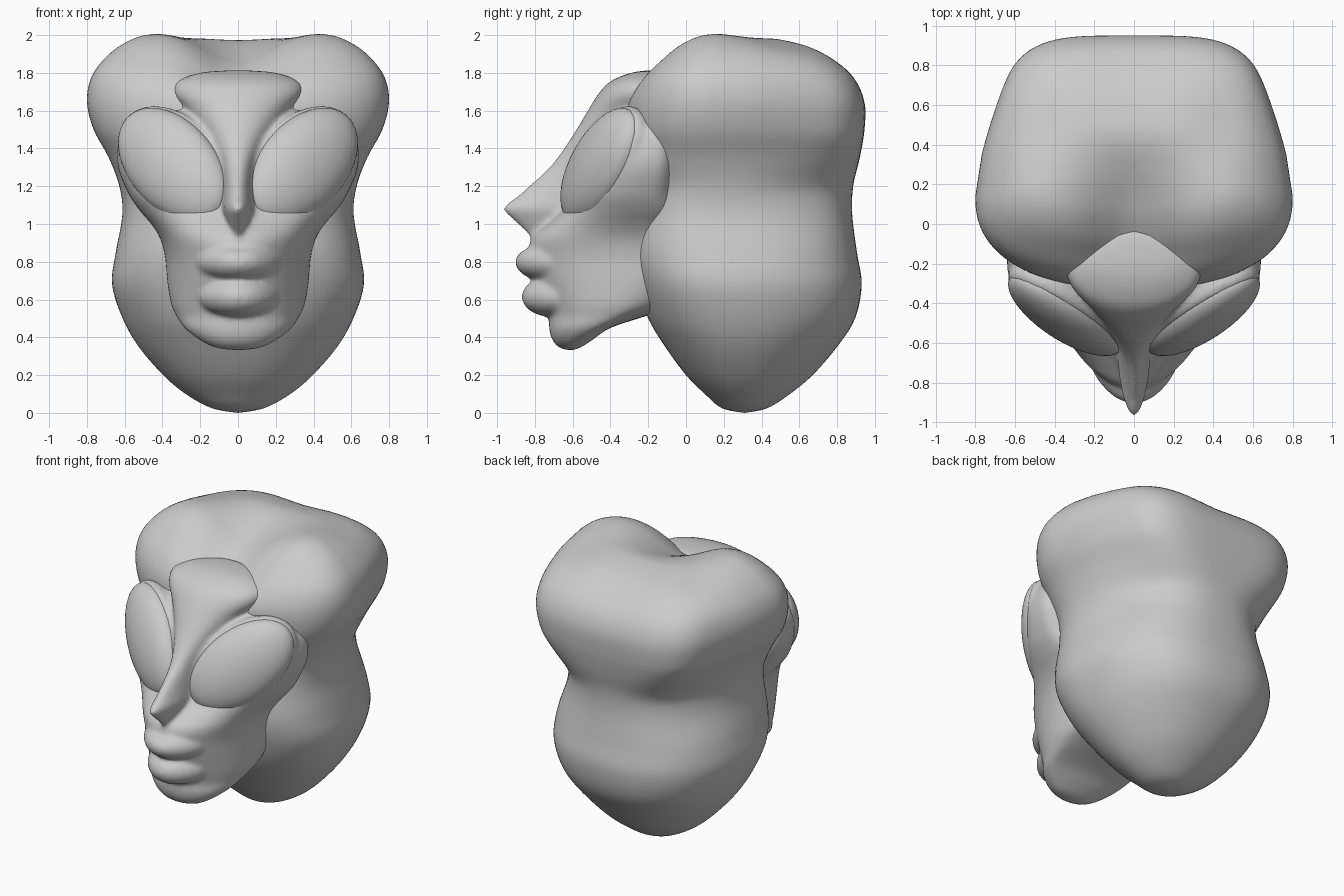
import bpy, bmesh, math
from mathutils import Vector, Matrix

if "Cube" in bpy.data.objects:
    bpy.data.objects.remove(bpy.data.objects["Cube"])


def finish(name, bm, mirror=False):
    bmesh.ops.remove_doubles(bm, verts=bm.verts, dist=0.0005)
    if mirror:
        dup = bmesh.ops.duplicate(bm, geom=bm.verts[:] + bm.edges[:] + bm.faces[:])
        for v in dup["geom"]:
            if isinstance(v, bmesh.types.BMVert):
                v.co.x *= -1
    bmesh.ops.recalc_face_normals(bm, faces=bm.faces)
    for f in bm.faces:
        f.smooth = True
    me = bpy.data.meshes.new(name)
    bm.to_mesh(me)
    bm.free()
    ob = bpy.data.objects.new(name, me)
    bpy.context.collection.objects.link(ob)
    return ob


def spline(rows, steps=5):
    # Catmull-Rom interpolation between section rows
    out = []
    for i in range(len(rows) - 1):
        a, b = rows[max(i - 1, 0)], rows[i]
        c, d = rows[i + 1], rows[min(i + 2, len(rows) - 1)]
        for s in range(steps):
            t = s / steps
            out.append([0.5 * (2 * q + (r - p) * t + (2 * p - 5 * q + 4 * r - w) * t * t
                               + (3 * q - p - 3 * r + w) * t ** 3)
                        for p, q, r, w in zip(a, b, c, d)])
    return out + [list(rows[-1])]


def loft(name, rows, seg=72, shape=None, back=None):
    # rows: height, half width, front y, widest y, back y, superellipse power
    bm = bmesh.new()
    rings = []
    for z, hx, yf, ym, yb, n in spline(rows):
        ring = []
        for k in range(seg):
            a = 2 * math.pi * k / seg
            c, s = math.cos(a), math.sin(a)
            p = back(z) if back and s > 0 else n
            x = max(hx, 0) * math.copysign(abs(c) ** (2 / p), c)
            ext = (yb - ym) if s > 0 else (ym - yf)
            y = ym + max(ext, 0) * math.copysign(abs(s) ** (2 / p), s)
            co = Vector((x, y, z))
            ring.append(bm.verts.new(shape(co) if shape else co))
        rings.append(ring)
    for r0, r1 in zip(rings, rings[1:]):
        for k in range(seg):
            j = (k + 1) % seg
            bm.faces.new((r0[k], r0[j], r1[j], r1[k]))
    bm.faces.new(rings[0][::-1])
    bm.faces.new(rings[-1])
    return finish(name, bm)


def smooth(a, b, v):
    t = min(max((v - a) / (b - a), 0), 1)
    return t * t * (3 - 2 * t)


# Cranium: valley between the front lobes, shallow dents behind them, tapered back
def cranium_shape(co):
    top = smooth(1.5, 1.9, co.z)
    w = smooth(0.5, -0.08, co.y) * top
    ax = abs(co.x)
    co.z -= 0.15 * w * math.exp(-(co.x / 0.24) ** 2)
    co.z -= 0.02 * top * math.exp(-(co.x / 0.25) ** 2)
    co.z -= 0.03 * top * math.exp(-((ax - .5) / .2) ** 2 - ((co.y - .5) / .2) ** 2)
    co.z += 0.02 * top * math.exp(-((ax - .45) / .2) ** 2 - ((co.y - .12) / .2) ** 2)
    co.x *= 1 - (.05 + .08 * smooth(.8, 1.2, co.z)) * smooth(.12, .75, co.y)
    return co


def boxy_back(z):
    return 2 + .4 * smooth(.1, .6, z) + 1.7 * smooth(1.15, 1.5, z)


loft("cranium", [
    (0, 0, .31, .31, .31, 2),
    (.025, .14, .19, .31, .43, 2),
    (.10, .28, .10, .31, .55, 2),
    (.20, .40, .00, .31, .67, 2.1),
    (.35, .53, -.11, .30, .80, 2.2),
    (.50, .615, -.20, .30, .895, 2.4),
    (.68, .67, -.26, .30, .93, 2.7),
    (.85, .65, -.29, .30, .905, 2.9),
    (1.05, .615, -.28, .26, .88, 2.8),
    (1.20, .63, -.27, .22, .885, 2.6),
    (1.35, .685, -.29, .18, .92, 2.6),
    (1.50, .765, -.32, .15, .945, 2.5),
    (1.65, .80, -.32, .14, .945, 2.4),
    (1.78, .775, -.25, .15, .89, 2.6),
    (1.88, .70, -.15, .17, .78, 2.7),
    (1.95, .60, -.06, .20, .65, 2.7),
    (1.99, .47, .04, .22, .50, 2.6),
    (2.0, .25, .15, .25, .37, 2.3),
    (2.0, 0, .27, .27, .27, 2)], seg=96, shape=cranium_shape, back=boxy_back)

# Face skin from chin to brow
face = loft("face", [
    (.33, 0, -.61, -.61, -.61, 2),
    (.345, .12, -.67, -.60, -.56, 2),
    (.39, .21, -.71, -.56, -.49, 2),
    (.45, .285, -.725, -.48, -.40, 2),
    (.51, .325, -.725, -.38, -.22, 2),
    (.58, .355, -.745, -.32, .0, 2),
    (.70, .375, -.795, -.25, .1, 1.95),
    (.82, .385, -.825, -.22, .1, 1.95),
    (.92, .41, -.82, -.22, .1, 2),
    (1.0, .46, -.74, -.22, .1, 2.1),
    (1.07, .52, -.66, -.20, .05, 2.3),
    (1.16, .58, -.60, -.20, .0, 2.5),
    (1.30, .635, -.53, -.18, .0, 2.6),
    (1.42, .635, -.49, -.16, .0, 2.6),
    (1.52, .60, -.45, -.12, .0, 2.4),
    (1.60, .48, -.37, -.05, .1, 2.2),
    (1.66, .25, -.25, .0, .1, 2)])

# Forehead crest running down into the nose
nose = loft("brow_and_nose", [
    (.92, .02, -.82, -.70, -.60, 1.8),
    (.97, .045, -.86, -.68, -.55, 1.8),
    (1.03, .07, -.925, -.64, -.5, 1.8),
    (1.085, .085, -.97, -.62, -.5, 1.8),
    (1.15, .08, -.89, -.60, -.45, 1.8),
    (1.23, .08, -.80, -.55, -.4, 1.8),
    (1.31, .095, -.715, -.48, -.3, 1.9),
    (1.40, .13, -.645, -.42, -.2, 2),
    (1.50, .19, -.58, -.35, -.1, 2),
    (1.60, .275, -.52, -.26, .0, 2),
    (1.68, .34, -.47, -.22, .0, 2),
    (1.74, .335, -.42, -.21, .0, 2),
    (1.78, .27, -.35, -.20, -.02, 2),
    (1.805, .17, -.27, -.19, -.06, 2),
    (1.815, 0, -.18, -.18, -.18, 2)])

# Slanted almond eyes, placed by their long, short and outward axes
u = Vector((.48, .36, .50)).normalized()
w = Vector((.30, .07, -.35))
w = (w - u * w.dot(u)).normalized()
n = w.cross(u).normalized()
frame = Matrix((u, w, n)).transposed().to_4x4()
frame.translation = (.345, -.452, 1.31)
bm = bmesh.new()
bmesh.ops.create_uvsphere(bm, u_segments=48, v_segments=24, radius=1)
bm.transform(frame @ Matrix.Diagonal((.39, .235, .125, 1)))
finish("eyes", bm, mirror=True)

# Eyelid rims, melted into the face below
bm = bmesh.new()
M, N, r = 64, 10, .032
grid = []
for i in range(M):
    a = 2 * math.pi * i / M
    ring = []
    for j in range(N):
        b = 2 * math.pi * j / N
        k = r * math.cos(b)
        p = Vector(((.375 + k) * math.cos(a), (.222 + k) * math.sin(a), 1.6 * r * math.sin(b) - .035))
        ring.append(bm.verts.new(frame @ p))
    grid.append(ring)
for i in range(M):
    for j in range(N):
        i2, j2 = (i + 1) % M, (j + 1) % N
        bm.faces.new((grid[i][j], grid[i2][j], grid[i2][j2], grid[i][j2]))
lids = finish("eyelids", bm, mirror=True)


# Full lips wrapped around the muzzle
def lip(name, y, z, size, bow):
    bm = bmesh.new()
    bmesh.ops.create_uvsphere(bm, u_segments=40, v_segments=24, radius=1)
    for v in bm.verts:
        x, dy, dz = v.co.x * size[0], v.co.y * size[1], v.co.z * size[2]
        if dz > 0:
            dz -= bow * math.exp(-(x / .05) ** 2) * v.co.z
        v.co = (x, y + dy + 1.9 * x * x, z + dz)
    return finish(name, bm)


upper = lip("upper_lip", -.745, .80, (.24, .16, .10), .015)
lower = lip("lower_lip", -.72, .615, (.22, .15, .105), 0)

# Melt skin, nose, lids and lips into one soft face
bpy.ops.object.select_all(action='DESELECT')
for ob in (face, nose, lids, upper, lower):
    ob.select_set(True)
bpy.context.view_layer.objects.active = face
bpy.ops.object.join()
remesh = face.modifiers.new("melt", 'REMESH')
remesh.mode = 'VOXEL'
remesh.voxel_size = .014
remesh.use_smooth_shade = True
soften = face.modifiers.new("soften", 'SMOOTH')
soften.factor = .5
soften.iterations = 10
